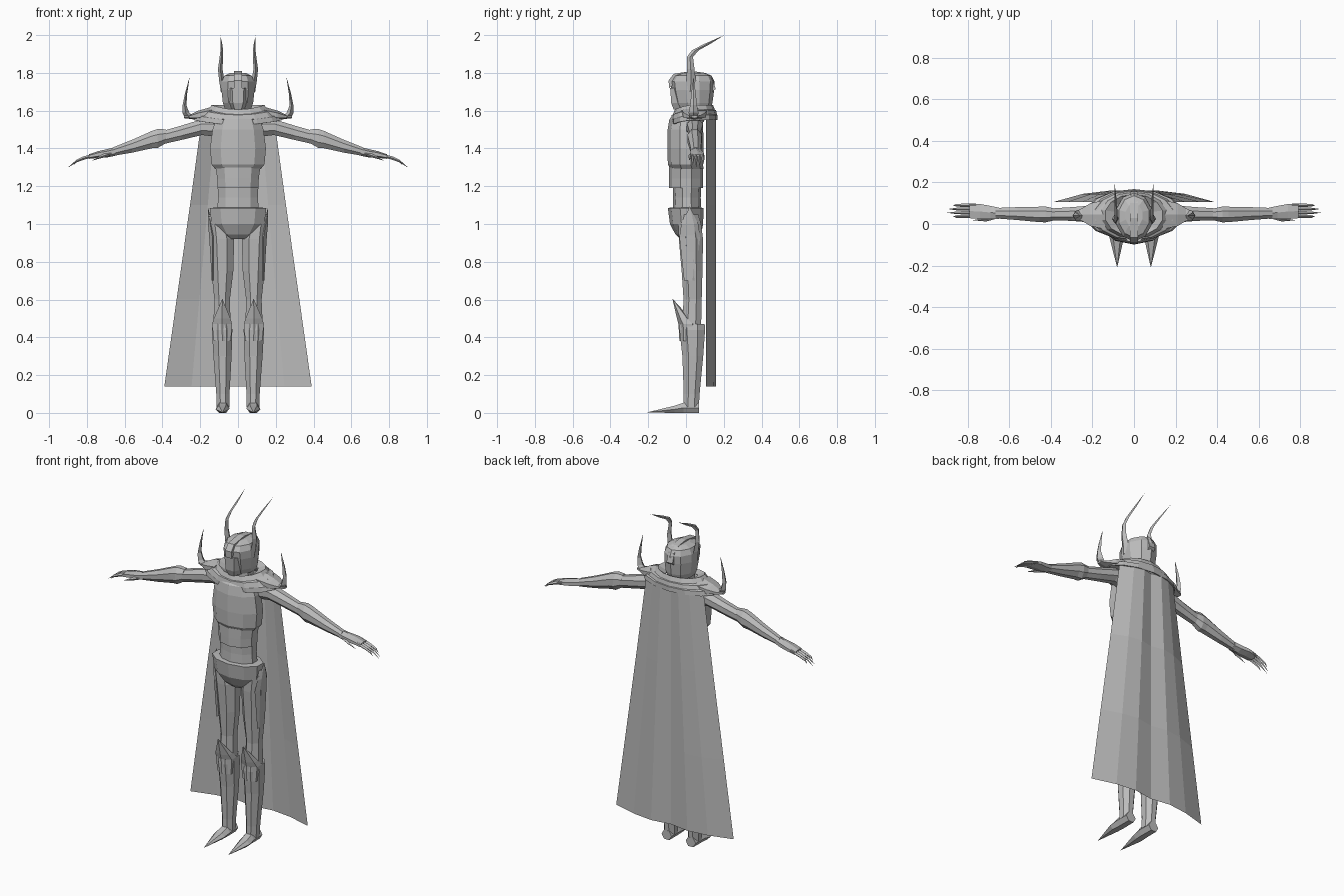
import bpy, bmesh, math
from mathutils import Vector

GREY = bpy.data.materials.new("armour grey")
GREY.diffuse_color = (0.5, 0.5, 0.5, 1)


def finish(name, bm, mirror=False, solid=0):
    bmesh.ops.remove_doubles(bm, verts=bm.verts, dist=0.0004)
    bmesh.ops.recalc_face_normals(bm, faces=bm.faces)
    me = bpy.data.meshes.new(name)
    bm.to_mesh(me)
    bm.free()
    me.materials.append(GREY)
    ob = bpy.data.objects.new(name, me)
    bpy.context.collection.objects.link(ob)
    if mirror:
        ob.modifiers.new("mirror", 'MIRROR').use_mirror_merge = False
    if solid:
        m = ob.modifiers.new("solid", 'SOLIDIFY')
        m.thickness = solid
        m.offset = 0
    return ob


def loft(name, rings, n=8, axis='z', mirror=False, turn=0.5):
    """Skin of n-sided rings (x, y, z, half width, half depth) across an axis."""
    bm = bmesh.new()
    angs = [2 * math.pi * (i + turn) / n for i in range(n)]
    mc = max(abs(math.cos(a)) for a in angs)
    ms = max(abs(math.sin(a)) for a in angs)
    rows = []
    for x, y, z, a, b in rings:
        row = []
        for t in angs:
            u, v = a * math.cos(t) / mc, b * math.sin(t) / ms
            off = {'z': (u, v, 0), 'x': (0, u, v), 'y': (u, 0, v)}[axis]
            row.append(bm.verts.new(Vector((x, y, z)) + Vector(off)))
        rows.append(row)
    for r, s in zip(rows, rows[1:]):
        for i in range(n):
            j = (i + 1) % n
            bm.faces.new((r[i], r[j], s[j], s[i]))
    bm.faces.new(rows[0])
    bm.faces.new(rows[-1])
    return finish(name, bm, mirror)


# Torso
loft("breastplate", [(0, 0.005, 1.29, .12, .088), (0, -.003, 1.315, .14, .093),
                     (0, -.003, 1.40, .148, .096), (0, -.003, 1.50, .135, .094),
                     (0, 0, 1.555, .115, .088), (0, .01, 1.585, .08, .07)], 10)
loft("abdomen_plate", [(0, 0, 1.19, .108, .09), (0, 0, 1.24, .11, .091),
                       (0, 0, 1.30, .118, .091)], 10)
loft("waist", [(0, .005, 1.05, .112, .075), (0, .005, 1.14, .105, .073),
               (0, .005, 1.20, .108, .075)], 10)
loft("pelvis_armour", [(0, .02, .92, .05, .05), (0, .012, .945, .095, .068),
                       (0, .003, 1.0, .14, .088), (0, -.002, 1.085, .15, .094),
                       (0, 0, 1.087, .115, .08)], 10)
loft("neck", [(0, .03, 1.54, .07, .065), (0, .03, 1.66, .055, .06)])

# Head: helmet, face guard and crest
loft("helmet", [(0, .045, 1.61, .07, .085), (0, .04, 1.64, .08, .10),
                (0, .036, 1.71, .088, .113), (0, .034, 1.755, .086, .117),
                (0, .036, 1.785, .072, .10), (0, .04, 1.80, .04, .06)], 10)
loft("face_guard", [(0, -.02, 1.605, .035, .045), (0, -.02, 1.64, .055, .058),
                    (0, -.02, 1.72, .062, .064)], 6, turn=0)

bm = bmesh.new()
arc = [(-.09, 1.72), (-.092, 1.76), (-.065, 1.795), (.03, 1.81), (.10, 1.80),
       (.14, 1.77), (.157, 1.715), (.14, 1.70), (.08, 1.76), (0, 1.77), (-.05, 1.75)]
f = bm.faces.new([bm.verts.new((-.02, y, z)) for y, z in arc])
ext = bmesh.ops.extrude_face_region(bm, geom=[f])
bmesh.ops.translate(bm, vec=(.04, 0, 0),
                    verts=[v for v in ext['geom'] if isinstance(v, bmesh.types.BMVert)])
finish("helmet_crest", bm)

# Helmet horns bend up and then sweep back
loft("helmet_horn", [(.083, .022, 1.70, .008, .02), (.086, .027, 1.76, .014, .025),
                     (.094, .025, 1.82, .012, .020), (.088, .021, 1.885, .009, .016),
                     (.086, .05, 1.92, .007, .018), (.088, .11, 1.952, .005, .016),
                     (.094, .203, 2.0, 0, 0)], 4, mirror=True, turn=0)


# Layered mantle over the shoulders, lower at the front
def mantle(name, rings, n=14):
    bm = bmesh.new()
    rows = []
    for rx, ry, cy, z in rings:
        row = []
        for i in range(n):
            a = 2 * math.pi * (i + .5) / n
            dip = .025 * max(0, -math.sin(a)) ** 2
            row.append(bm.verts.new((rx * math.cos(a), cy + ry * math.sin(a), z - dip)))
        rows.append(row)
    for r, s in zip(rows, rows[1:]):
        for i in range(n):
            bm.faces.new((r[i], r[(i + 1) % n], s[(i + 1) % n], s[i]))
    finish(name, bm, solid=.006)


mantle("upper_mantle", [(.09, .085, .04, 1.605), (.14, .10, .042, 1.628), (.165, .11, .042, 1.60)])
mantle("middle_mantle", [(.13, .09, .042, 1.61), (.19, .115, .042, 1.60), (.21, .12, .042, 1.575)])
mantle("lower_mantle", [(.16, .095, .042, 1.595), (.225, .12, .045, 1.575), (.235, .12, .045, 1.55)])

# Shoulder plates with upright spikes
loft("shoulder_plate", [(.14, .045, 1.585, .07, .035), (.21, .045, 1.575, .055, .025),
                        (.25, .045, 1.568, .03, .012), (.285, .045, 1.568, .015, .008)],
     6, 'x', True)
loft("shoulder_spike", [(.255, .04, 1.562, .026, .022), (.277, .04, 1.59, .018, .026),
                        (.283, .04, 1.63, .010, .018), (.275, .04, 1.69, .006, .012),
                        (.256, .04, 1.78, 0, 0)], 4, mirror=True, turn=0)

# Arms
loft("upper_arm", [(.10, .045, 1.51, .045, .05), (.19, .048, 1.513, .042, .042),
                   (.30, .048, 1.483, .033, .038), (.44, .046, 1.447, .026, .034)],
     8, 'x', True)
loft("forearm_gauntlet", [(.38, .046, 1.465, .028, .036), (.425, .046, 1.453, .038, .05),
                          (.455, .046, 1.447, .037, .046), (.56, .05, 1.412, .031, .034),
                          (.665, .052, 1.382, .025, .022)], 8, 'x', True)
loft("palm", [(.65, .052, 1.384, .027, .023), (.69, .055, 1.375, .032, .022),
              (.74, .06, 1.368, .036, .018), (.79, .062, 1.357, .034, .012)], 6, 'x', True)
for k, (y, tip) in enumerate([(.036, .87), (.054, .90), (.072, .895), (.09, .87)]):
    loft(f"finger_{k + 1}", [(.76, y, 1.365, .008, .009), (.82, y, 1.348, .008, .009),
                             (.855, y, 1.333, .006, .007), (tip, y, 1.30 + (.9 - tip) * .4, 0, 0)],
         4, 'x', True, 0)
loft("thumb", [(.67, .035, 1.375, .012, .012), (.71, .022, 1.362, .010, .010),
               (.775, .018, 1.335, 0, 0)], 4, 'x', True, 0)

# Legs
loft("thigh", [(.085, .03, .46, .046, .05), (.084, .035, .60, .041, .048),
               (.083, .032, .75, .058, .055), (.086, .026, .92, .066, .064),
               (.098, .02, 1.0, .058, .06), (.12, .02, 1.05, .035, .045)], 8, mirror=True)
loft("hip_spike", [(.135, .02, .70, .004, .03), (.135, .02, .93, .017, .055),
                   (.147, .02, 1.0, .012, .045), (.16, .02, 1.092, 0, 0)], 6, mirror=True)
loft("greave", [(.079, .027, .03, .034, .041), (.08, .03, .10, .035, .042),
                (.082, .036, .30, .048, .055), (.084, .033, .44, .054, .068),
                (.084, .033, .47, .05, .066)], 8, mirror=True)
loft("knee_spike", [(.083, .01, .38, .045, .045), (.084, .01, .47, .053, .05),
                    (.084, -.012, .50, .044, .036), (.083, -.072, .605, 0, 0)], 6, mirror=True)
loft("pointed_foot", [(.08, .07, .027, .033, .027), (.08, -.012, .027, .035, .027),
                      (.083, -.06, .019, .036, .019), (.081, -.21, .002, 0, 0)],
     6, 'y', True, 0)

# Cape with long straight folds, flaring to the hem
bm = bmesh.new()
half = [(1, .105), (.63, .145), (.31, .16), (0, .142)]
folds = [(-u, y) for u, y in half] + half[-2::-1]
rows = []
for z, w, k in [(1.585, .17, .03), (1.555, .192, 0), (1.1, .254, 0), (.6, .325, 0), (.14, .39, 0)]:
    rows.append([bm.verts.new((u * w, y - k, z)) for u, y in folds])
for r, s in zip(rows, rows[1:]):
    for i in range(len(r) - 1):
        bm.faces.new((r[i], r[i + 1], s[i + 1], s[i]))
finish("cape", bm)
